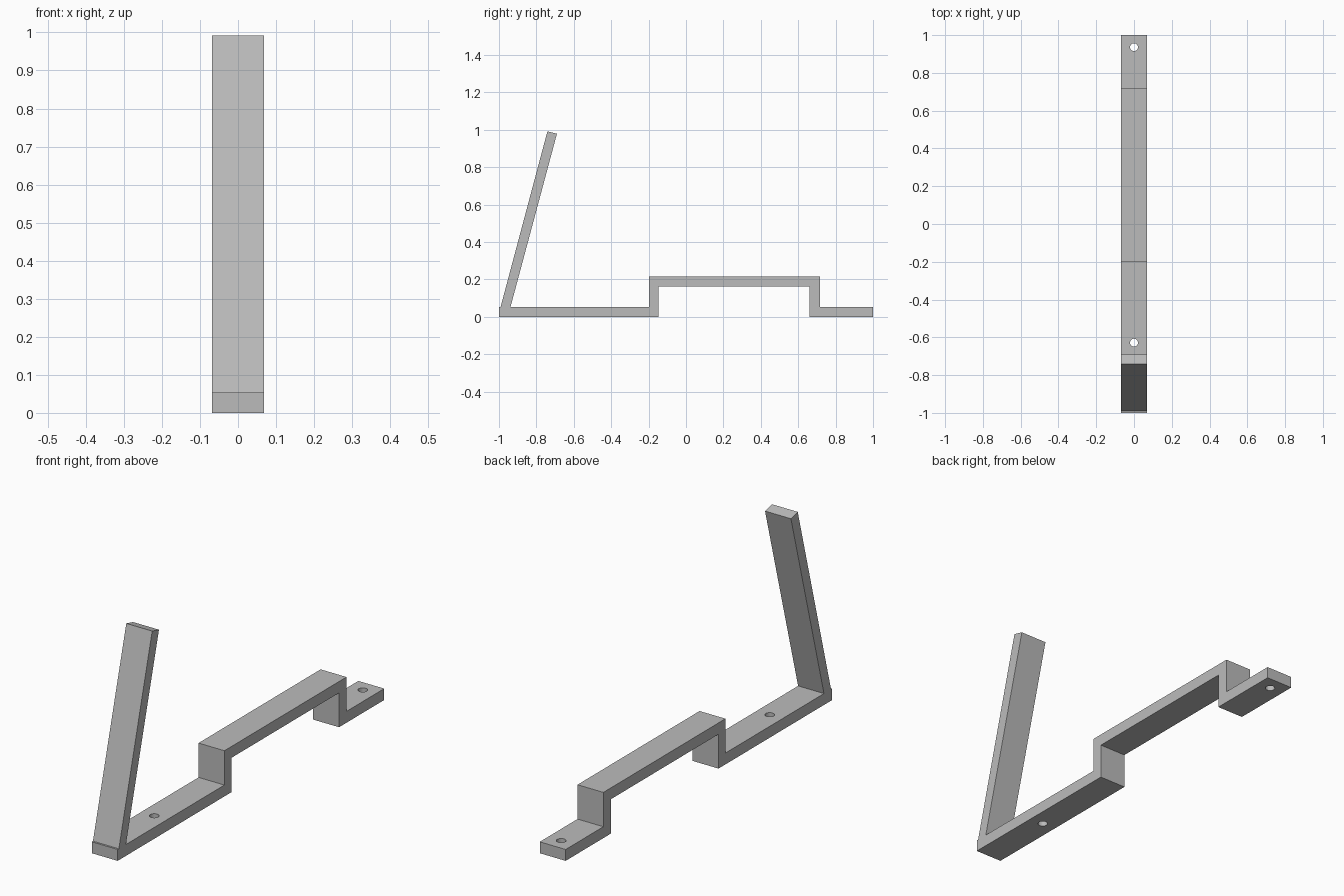
import bpy
import bmesh
from mathutils import Matrix

cube = bpy.data.objects.get("Cube")
if cube:
    bpy.data.objects.remove(cube)

WIDTH = 0.136
T = 0.054      # strap thickness
RISE = 0.217   # height of the raised bridge

steel = bpy.data.materials.new("grey_steel")
steel.use_nodes = True
grey = (0.5, 0.5, 0.5, 1)
steel.diffuse_color = grey
steel.node_tree.nodes["Principled BSDF"].inputs["Base Color"].default_value = grey


def add_object(name, bm):
    bmesh.ops.recalc_face_normals(bm, faces=bm.faces)
    mesh = bpy.data.meshes.new(name)
    bm.to_mesh(mesh)
    bm.free()
    mesh.materials.append(steel)
    obj = bpy.data.objects.new(name, mesh)
    bpy.context.collection.objects.link(obj)
    return obj


def extrude_profile(name, points):
    """Extrude a (y, z) outline across the strap width."""
    bm = bmesh.new()
    face = bm.faces.new([bm.verts.new((-WIDTH / 2, y, z)) for y, z in points])
    new = bmesh.ops.extrude_face_region(bm, geom=[face])["geom"]
    verts = [v for v in new if isinstance(v, bmesh.types.BMVert)]
    bmesh.ops.translate(bm, verts=verts, vec=(WIDTH, 0, 0))
    return add_object(name, bm)


# Folded strap: front foot, raised bridge, back foot
strap = extrude_profile("folded_strap", [
    (-1, 0), (-0.147, 0), (-0.147, RISE - T), (0.661, RISE - T), (0.661, 0), (1, 0),
    (1, T), (0.717, T), (0.717, RISE), (-0.199, RISE), (-0.199, T), (-1, T)])

# Leaning arm with a square-cut tip
extrude_profile("leaning_arm", [(-0.991, T), (-0.938, T), (-0.69, 0.979), (-0.741, 0.992)])

# Screw holes through both feet
for name, y in (("front_hole_cutter", -0.628), ("back_hole_cutter", 0.936)):
    bm = bmesh.new()
    bmesh.ops.create_cone(bm, cap_ends=True, segments=24, radius1=0.021, radius2=0.021,
                          depth=4 * T, matrix=Matrix.Translation((0, y, T / 2)))
    cutter = add_object(name, bm)
    cutter.hide_render = True
    cutter.hide_set(True)
    hole = strap.modifiers.new(name, 'BOOLEAN')
    hole.operation = 'DIFFERENCE'
    hole.solver = 'EXACT'
    hole.object = cutter
